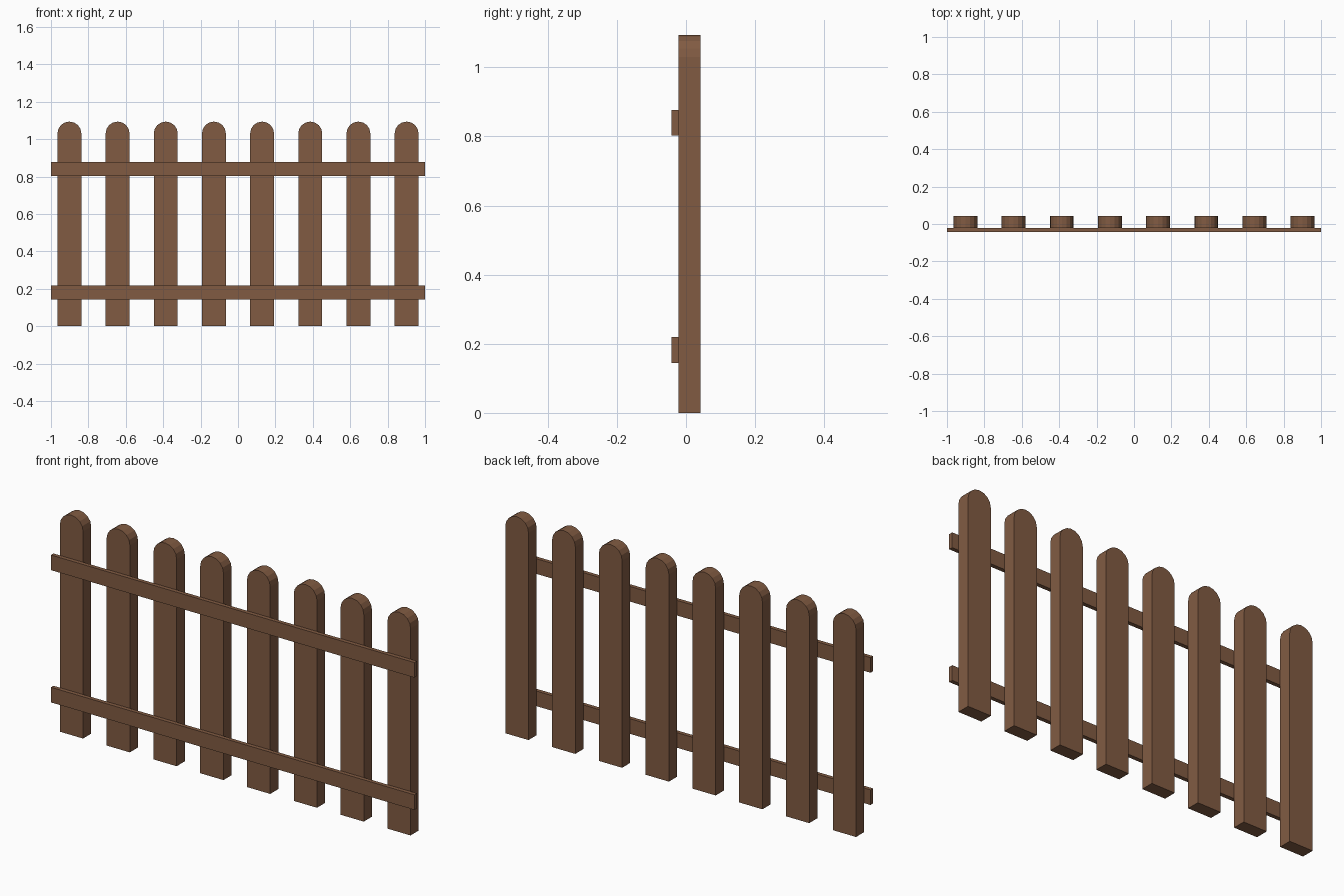
import bpy, bmesh, math

cube = bpy.data.objects.get("Cube")
if cube:
    bpy.data.objects.remove(cube)

# Single wood colour
COLOUR = (0.22, 0.105, 0.055, 1)
wood = bpy.data.materials.new("brown_wood")
wood.use_nodes = True
wood.diffuse_color = COLOUR
bsdf = next(n for n in wood.node_tree.nodes if n.type == "BSDF_PRINCIPLED")
bsdf.inputs["Base Color"].default_value = COLOUR
bsdf.inputs["Roughness"].default_value = 0.8


def plank(name, profile, y_front, y_back, x=0.0):
    """Extrude an x-z outline from y_front to y_back."""
    bm = bmesh.new()
    front = bm.faces.new([bm.verts.new((px, y_front, pz)) for px, pz in profile])
    result = bmesh.ops.extrude_face_region(bm, geom=[front], use_keep_orig=True)
    moved = [v for v in result["geom"] if isinstance(v, bmesh.types.BMVert)]
    bmesh.ops.translate(bm, verts=moved, vec=(0, y_back - y_front, 0))
    bmesh.ops.recalc_face_normals(bm, faces=bm.faces)
    mesh = bpy.data.meshes.new(name)
    bm.to_mesh(mesh)
    bm.free()
    mesh.materials.append(wood)
    obj = bpy.data.objects.new(name, mesh)
    obj.location.x = x
    bpy.context.collection.objects.link(obj)
    return obj


# Pickets with faceted round tops
COUNT, SPACING = 8, 0.2575
RADIUS, HEIGHT, SEGMENTS = 0.064, 1.094, 8
arc = [math.pi * i / SEGMENTS for i in range(SEGMENTS + 1)]
picket_outline = [(-RADIUS, 0), (RADIUS, 0)] + [
    (RADIUS * math.cos(a), HEIGHT - RADIUS + RADIUS * math.sin(a)) for a in arc]
for i in range(COUNT):
    plank(f"picket_{i + 1}", picket_outline, -0.022, 0.042,
          (i - (COUNT - 1) / 2) * SPACING)

# Rails across the front
for name, low, high in (("lower_rail", 0.144, 0.219), ("upper_rail", 0.802, 0.877)):
    plank(name, [(-1, low), (1, low), (1, high), (-1, high)], -0.042, -0.022)
